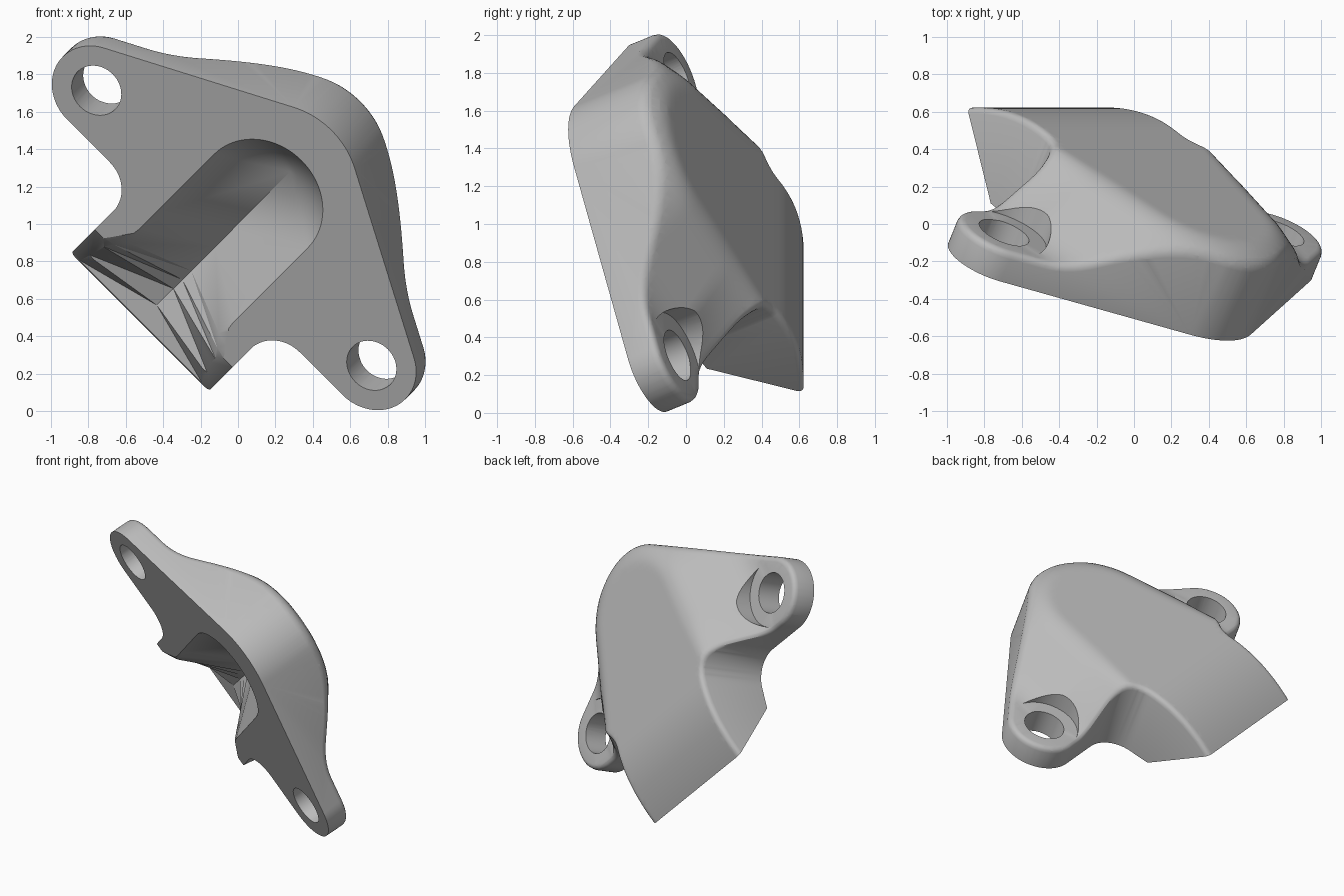
import bpy, bmesh, math
from mathutils import Matrix, Vector
from mathutils.geometry import intersect_point_line

cube = bpy.data.objects.get("Cube")
if cube:
    bpy.data.objects.remove(cube, do_unlink=True)

# Tilted frame of the flange: local x across the lugs, y up the plate, z out of its back
TILT = math.radians(30)
h = math.sqrt(0.5)
ex = Vector((-h, 0, h))
ey = Vector((h * math.cos(TILT), -math.sin(TILT), h * math.cos(TILT)))
ez = ex.cross(ey)
FRAME = Matrix.Translation((0, -0.215, 1)) @ Matrix((ex, ey, ez)).transposed().to_4x4()

LUG = Vector((1.04, -0.035))
LUG_R, LUG_T = 0.255, 0.175
ROUND = 0.038
BACK = 0.53

# Arched edge of the back face: a leaning line that runs into a round top
LEAN = Vector((1, 0.22)).normalized()
ARCH = Vector((0, 0.28))
ARCH_R = 0.448

grey = bpy.data.materials.new("matte grey")
grey.use_nodes = True
colour = (0.5, 0.5, 0.5, 1)
grey.diffuse_color = colour
grey.node_tree.nodes["Principled BSDF"].inputs["Base Color"].default_value = colour


def arc(cx, cy, r, start, end, n):
    angles = [math.radians(start + (end - start) * i / n) for i in range(n + 1)]
    return [Vector((cx + r * math.cos(a), cy + r * math.sin(a))) for a in angles]


def make_object(name, bm):
    bmesh.ops.recalc_face_normals(bm, faces=bm.faces)
    mesh = bpy.data.meshes.new(name)
    bm.to_mesh(mesh)
    bm.free()
    mesh.materials.append(grey)
    ob = bpy.data.objects.new(name, mesh)
    bpy.context.collection.objects.link(ob)
    ob.matrix_world = FRAME
    return ob


# Plate outline: concave corner, lug end, crown, then the mirrored half
half = [Vector((0.52, -1.2))]
half += arc(0.72, -0.49, 0.2, 180, 90, 14)
half += arc(LUG.x, LUG.y, LUG_R, -90, 58.8, 28)
half += arc(0, 0.372, 0.445, 58.8, 90, 10)
outline = half + [Vector((-p.x, p.y)) for p in reversed(half[:-1])]
sides = list(zip(outline, outline[1:] + outline[:1]))


def edge_distance(p):
    best = 9
    for a, b in sides:
        q, t = intersect_point_line(p, a, b)
        q = a.lerp(b, min(max(t, 0), 1))
        best = min(best, (p - q.to_2d()).length)
    return best


def arch_distance(p):
    q = Vector((abs(p.x), p.y)) - ARCH
    above = q.y * LEAN.x - q.x * LEAN.y > 0
    return (q.length if above else q.dot(LEAN)) - ARCH_R


def back_height(p):
    # curved back face, blended into sloping shoulders and flat lugs
    face = BACK - 0.56 * min(p.y + 0.5, 0) ** 2
    ramp = BACK - (0.82 - 1.1 * min(p.y, 0)) * arch_distance(p)
    k = 0.06
    top = min(face, ramp) - max(k - abs(face - ramp), 0) ** 2 / (4 * k)
    k = 0.08
    top = max(top, LUG_T) + max(k - abs(top - LUG_T), 0) ** 2 / (4 * k)
    t = min(edge_distance(p), ROUND)
    return top - ROUND + math.sqrt(max(ROUND ** 2 - (ROUND - t) ** 2, 0))


# Body: extruded outline whose cap is cut into a net and shaped
bm = bmesh.new()
low = [bm.verts.new((p.x, p.y, 0)) for p in outline]
high = [bm.verts.new((p.x, p.y, 1)) for p in outline]
bm.faces.new(low[::-1])
cap = bm.faces.new(high)
n = len(outline)
for i in range(n):
    j = (i + 1) % n
    bm.faces.new((low[i], low[j], high[j], high[i]))
bm.normal_update()

steps = [ROUND * (1 - math.cos(math.radians(a))) for a in (0, 30, 50, 70, 90)]
for a, b in zip(steps, steps[1:]):
    bmesh.ops.inset_region(bm, faces=[cap], thickness=b - a, use_even_offset=True)


def cut_cap(point, normal):
    faces = [f for f in bm.faces if all(v.co.z > 0.5 for v in f.verts)]
    edges = {e for f in faces for e in f.edges}
    verts = {v for f in faces for v in f.verts}
    bmesh.ops.bisect_plane(bm, geom=faces + list(edges) + list(verts), dist=1e-5,
                           plane_co=point, plane_no=normal)


for i in range(44):
    cut_cap((0, -1.17 + 0.0453 * i, 0), (0, 1, 0))
for i in range(34):
    s = 0.133 + 0.029 * i
    for side in (-1, 1):
        cut_cap((side * s, 0, 0), (side, 0.22, 0))
for v in bm.verts:
    if v.co.z > 0.5:
        v.co.z = back_height(v.co.to_2d())

# Slanted underside
bmesh.ops.bisect_plane(
    bm, geom=bm.verts[:] + bm.edges[:] + bm.faces[:], dist=1e-5,
    plane_co=(0, -0.65, 0), plane_no=(0, -0.353, -0.41), clear_outer=True)
rim = [e for e in bm.edges if e.is_boundary]
bmesh.ops.holes_fill(bm, edges=rim, sides=0)
bmesh.ops.triangulate(bm, faces=bm.faces[:])
body = make_object("flanged_cover", bm)


def cut(bm, name):
    cutter = make_object(name, bm)
    cutter.hide_render = True
    mod = body.modifiers.new(name, "BOOLEAN")
    mod.operation = "DIFFERENCE"
    mod.solver = "EXACT"
    mod.object = cutter
    bpy.context.view_layer.objects.active = body
    bpy.ops.object.modifier_apply(modifier=mod.name)
    bpy.data.objects.remove(cutter, do_unlink=True)


def cut_cylinder(x, y, r, z0, z1, name):
    bm = bmesh.new()
    bmesh.ops.create_cone(bm, cap_ends=True, segments=56, radius1=r, radius2=r,
                          depth=z1 - z0,
                          matrix=Matrix.Translation((x, y, (z0 + z1) / 2)))
    cut(bm, name)


# Vee-shaped pocket with a conical end
DEEP, WIDE, OUT = 0.44, 0.354, -0.02
open_w = WIDE * (1 - OUT / DEEP)
bm = bmesh.new()
points = [(p.x, p.y, OUT) for p in arc(0, 0.2, open_w, 0, 180, 40)]
points += [(0, 0.2, DEEP), (0, -0.4, DEEP), (open_w, -0.4, OUT), (-open_w, -0.4, OUT)]
bmesh.ops.convex_hull(bm, input=[bm.verts.new(p) for p in points])
cut(bm, "pocket")


# Pocket mouth: the vee flattens out towards the lower edge
def mouth_depth(x, y):
    t = min(max((-0.55 - y) / 0.5, 0), 1)
    return (1 - t) * DEEP * (1 - x / WIDE) + t * 0.34


bm = bmesh.new()
rings = []
for y, outer, inner in ((-0.3, open_w, 0.3), (-0.45, open_w, 0.345), (-0.58, 0.45, 0.34),
                        (-0.65, 0.495, 0.39), (-0.72, 0.495, 0.43), (-0.79, 0.495, 0.467),
                        (-0.92, 0.495, 0.475), (-1.053, 0.495, 0.485)):
    z = mouth_depth(inner, y)
    rings.append([bm.verts.new((x, y, d)) for x, d in (
        (-outer, OUT), (-inner, z), (0, mouth_depth(0, y)), (inner, z), (outer, OUT))])
bm.faces.new(rings[0])
bm.faces.new(rings[-1])
for a, b in zip(rings, rings[1:]):
    for i in range(5):
        j = (i + 1) % 5
        bm.faces.new((a[i], a[j], b[j], b[i]))
bmesh.ops.triangulate(bm, faces=bm.faces[:])
cut(bm, "pocket_mouth")

# Bolt holes and their seats
for side in (-1, 1):
    cut_cylinder(side * LUG.x, LUG.y, 0.24, LUG_T + 0.003, 0.8, "bolt_seat")
    cut_cylinder(side * LUG.x, LUG.y, 0.142, -0.1, 0.9, "bolt_hole")

bpy.ops.object.select_all(action="DESELECT")
body.select_set(True)
bpy.context.view_layer.objects.active = body
bpy.ops.object.shade_smooth_by_angle(angle=math.radians(28))
